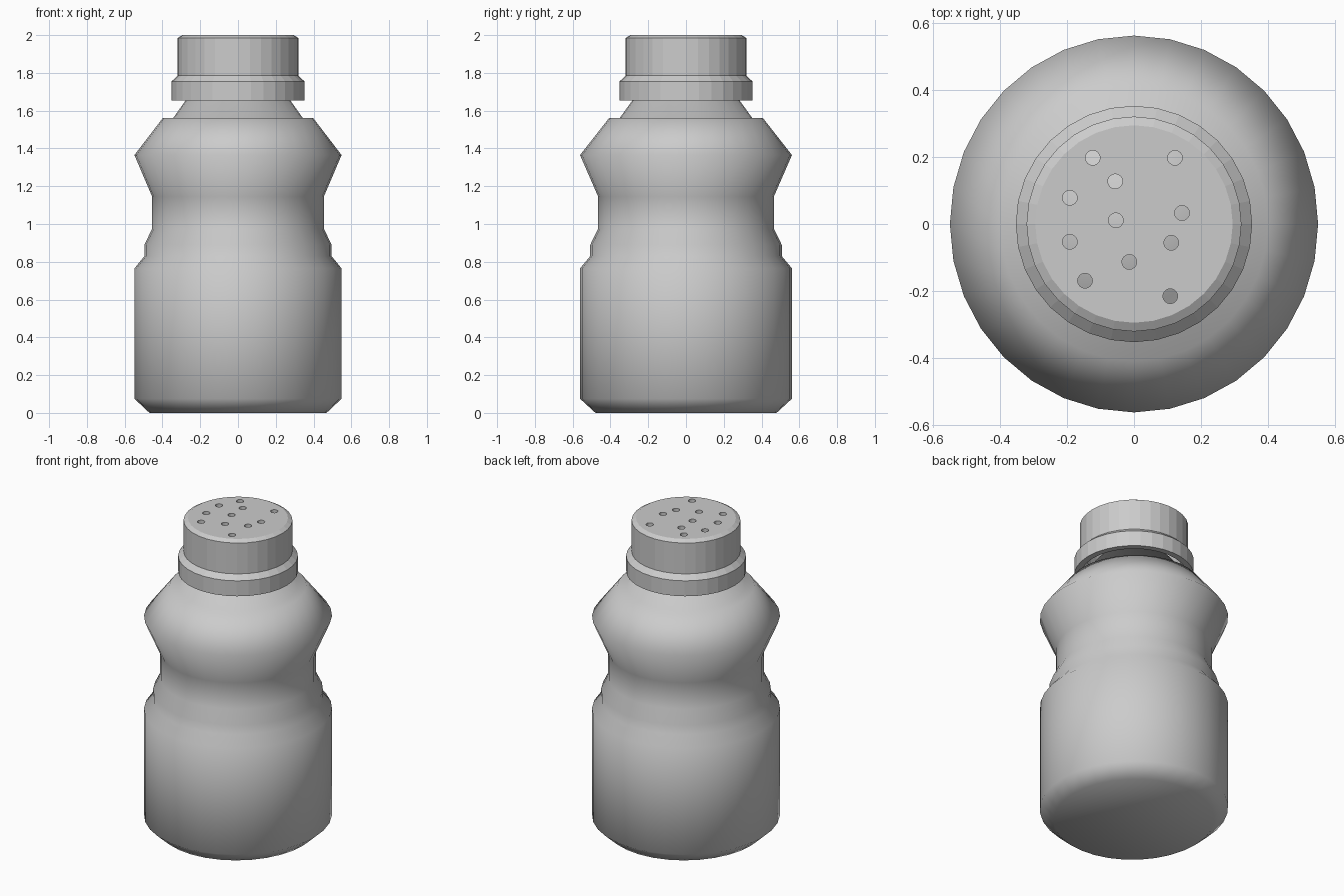
import bpy, bmesh, math

if "Cube" in bpy.data.objects:
    bpy.data.objects.remove(bpy.data.objects["Cube"])

SIDES = 32


def lathe(name, profile, sx=1.0, sy=1.0, closed=False, smooth=False):
    """Revolve (radius, z) points round z; cap the ends or close the section."""
    bm = bmesh.new()
    rings = []
    for r, z in profile:
        ring = []
        for i in range(SIDES):
            a = 2 * math.pi * i / SIDES
            ring.append(bm.verts.new((r * sx * math.cos(a), r * sy * math.sin(a), z)))
        rings.append(ring)
    for lower, upper in zip(rings, rings[1:]):
        for i in range(SIDES):
            j = (i + 1) % SIDES
            bm.faces.new((lower[i], lower[j], upper[j], upper[i]))
    bm.faces.new(rings[0])
    bm.faces.new(rings[-1])
    bmesh.ops.recalc_face_normals(bm, faces=bm.faces)
    for f in bm.faces:
        f.smooth = smooth
    mesh = bpy.data.meshes.new(name)
    bm.to_mesh(mesh)
    bm.free()
    obj = bpy.data.objects.new(name, mesh)
    bpy.context.collection.objects.link(obj)
    return obj


# Bottle body with pinched grip, flat shoulder and tapered neck (slightly oval)
lathe("bottle_body", [
    (0.47, 0.0), (0.55, 0.075), (0.55, 0.765), (0.497, 0.83), (0.497, 0.89),
    (0.456, 0.975), (0.456, 1.145), (0.55, 1.365), (0.40, 1.56),
    (0.345, 1.56), (0.235, 1.715)],
    sx=0.997, sy=1.02, smooth=True)

# Hollow stepped cap: outer skin from the inside ceiling round to the top
cap = lathe("shaker_cap", [
    (0.28, 1.965), (0.285, 1.785), (0.315, 1.755), (0.315, 1.655),
    (0.352, 1.655), (0.352, 1.755), (0.32, 1.785), (0.32, 1.985), (0.294, 2.0)])

# Pour holes through the cap top
holes = [(-0.123, 0.197), (0.122, 0.197), (-0.056, 0.127), (-0.191, 0.078),
         (-0.054, 0.011), (0.143, 0.033), (-0.191, -0.053), (0.111, -0.056),
         (-0.014, -0.113), (-0.146, -0.169), (0.108, -0.215)]
bm = bmesh.new()
for x, y in holes:
    made = bmesh.ops.create_cone(bm, cap_ends=True, segments=16,
                                 radius1=0.022, radius2=0.022, depth=0.12)
    bmesh.ops.translate(bm, verts=made["verts"], vec=(x, y, 1.98))
mesh = bpy.data.meshes.new("hole_cutters")
bm.to_mesh(mesh)
bm.free()
cutter = bpy.data.objects.new("hole_cutters", mesh)
bpy.context.collection.objects.link(cutter)
cutter.hide_render = True

mod = cap.modifiers.new("pour_holes", 'BOOLEAN')
mod.operation = 'DIFFERENCE'
mod.solver = 'EXACT'
mod.object = cutter
bpy.context.view_layer.objects.active = cap
bpy.ops.object.modifier_apply(modifier=mod.name)
bpy.data.objects.remove(cutter)
